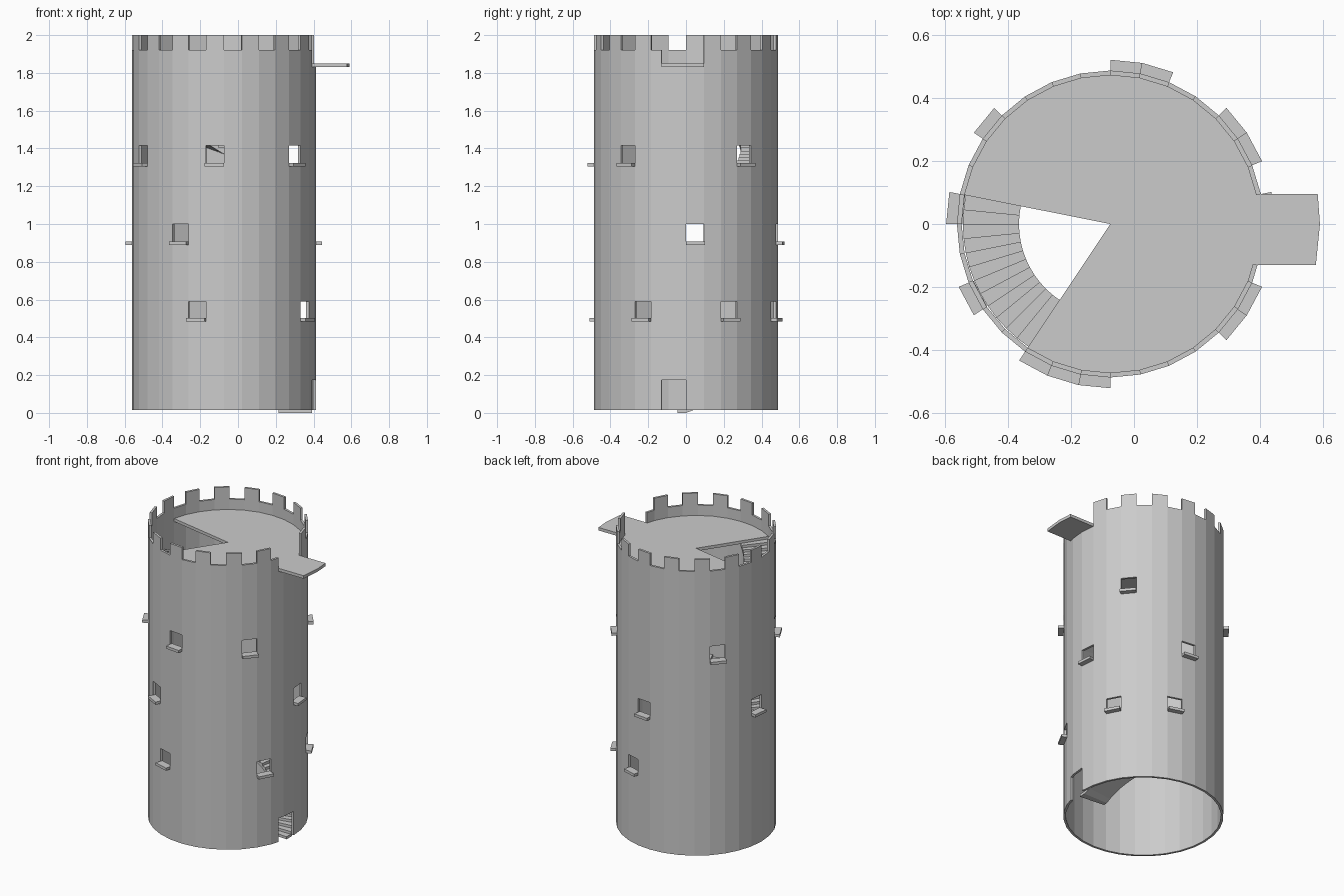
import bpy, bmesh
from math import radians, cos, sin

if "Cube" in bpy.data.objects:
    bpy.data.objects.remove(bpy.data.objects["Cube"])

CX, SEG = -0.075, 11.25          # tower axis x, degrees per wall side (32 sides)
R_OUT, R_IN = 0.487, 0.472
FLOOR = 1.85


def polar(a, r, z=0.0):
    return (CX + r * cos(radians(a)), r * sin(radians(a)), z)


def facet(a, r, z=0.0):
    """Point at angle a lying on the 32-sided polygon."""
    return polar(a, r * cos(radians(SEG / 2)) / cos(radians(a % SEG - SEG / 2)), z)


def finish(name, bm):
    bmesh.ops.remove_doubles(bm, verts=bm.verts, dist=1e-5)
    bmesh.ops.recalc_face_normals(bm, faces=bm.faces)
    me = bpy.data.meshes.new(name)
    bm.to_mesh(me)
    bm.free()
    ob = bpy.data.objects.new(name, me)
    bpy.context.collection.objects.link(ob)
    return ob


def face(bm, pts):
    return bm.faces.new([bm.verts.new(p) for p in pts])


def block(bm, low, high):
    """Closed solid between two matching outlines."""
    face(bm, low[::-1])
    face(bm, high)
    n = len(low)
    for i in range(n):
        j = (i + 1) % n
        face(bm, [low[i], low[j], high[j], high[i]])


# Window rows: bottom, top, and the wall sides that have an opening
ROWS = [(0.49, 0.59, (22, 29, 2, 6)),
        (0.895, 1.0, (21, 0, 7, 15)),
        (1.31, 1.415, (18, 23, 28, 3, 12))]
DOOR_A = 360 - 15.6              # straight jamb shared by door and balcony

# Wall: grid of cells round the tower, leaving out door, windows and crenels
angles = sorted([k * SEG for k in range(32)] + [DOOR_A])
levels = sorted([0.015, 0.175, FLOOR, 1.92, 2.0] + [z for r in ROWS for z in r[:2]])
NA, NZ = len(angles), len(levels) - 1


def filled(i, j):
    if not 0 <= j < NZ:
        return False
    a0 = angles[i % NA]
    z = (levels[j] + levels[j + 1]) / 2
    k = int(a0 / SEG + 1e-6)
    if z < 0.175 and a0 >= DOOR_A - 0.01:
        return False
    if z > FLOOR and (a0 >= DOOR_A - 0.01 or k == 0):
        return False
    if z > 1.92 and k % 2 == 0:
        return False
    return not any(lo < z < hi and k in ks for lo, hi, ks in ROWS)


bm = bmesh.new()
for i in range(NA):
    a, b = angles[i], angles[(i + 1) % NA]
    for j in range(NZ):
        if not filled(i, j):
            continue
        z0, z1 = levels[j], levels[j + 1]
        for r in (R_OUT, R_IN):
            face(bm, [facet(a, r, z0), facet(b, r, z0), facet(b, r, z1), facet(a, r, z1)])
        for di, ang in ((-1, a), (1, b)):
            if not filled(i + di, j):
                face(bm, [facet(ang, R_IN, z0), facet(ang, R_OUT, z0),
                          facet(ang, R_OUT, z1), facet(ang, R_IN, z1)])
        for dj, z in ((-1, z0), (1, z1)):
            if not filled(i, j + dj):
                face(bm, [facet(a, R_IN, z), facet(a, R_OUT, z),
                          facet(b, R_OUT, z), facet(b, R_IN, z)])
finish("tower_wall", bm)

# Window sills
bm = bmesh.new()
for lo, hi, sides in ROWS:
    for k in sides:
        a, b = k * SEG, (k + 1) * SEG
        ring = [(a, 0.47), (a, 0.521), (b, 0.521), (b, 0.47)]
        block(bm, [polar(t, r, lo - 0.005) for t, r in ring],
              [polar(t, r, lo + 0.013) for t, r in ring])
finish("window_sills", bm)

# Roof floor with stair opening, running out into the balcony
outline = [(CX, 0)]
outline += [polar(k * SEG, R_IN)[:2] for k in range(21, 31)]
outline += [(0.378, -0.13), (0.577, -0.13), (0.59, 0), (0.583, 0.095), (0.39, 0.095)]
outline += [polar(k * SEG, R_IN)[:2] for k in range(2, 16)]
bm = bmesh.new()
block(bm, [(x, y, FLOOR - 0.02) for x, y in outline], [(x, y, FLOOR) for x, y in outline])
finish("roof_floor_and_balcony", bm)

# Spiral stair: flat treads over a sloping underside, rising anticlockwise
STEP, COUNT = SEG / 2, 107
RISE = FLOOR / (COUNT + 1)
bm = bmesh.new()
for i in range(COUNT):
    a, b = (i - 1) * STEP, i * STEP
    za, zb, zt = max(0, (i - 1) * RISE), i * RISE, (i + 1) * RISE
    block(bm, [polar(a, 0.29, za), polar(a, 0.468, za), polar(b, 0.468, zb), polar(b, 0.29, zb)],
          [polar(a, 0.29, zt), polar(a, 0.468, zt), polar(b, 0.468, zt), polar(b, 0.29, zt)])
finish("spiral_stair", bm)
